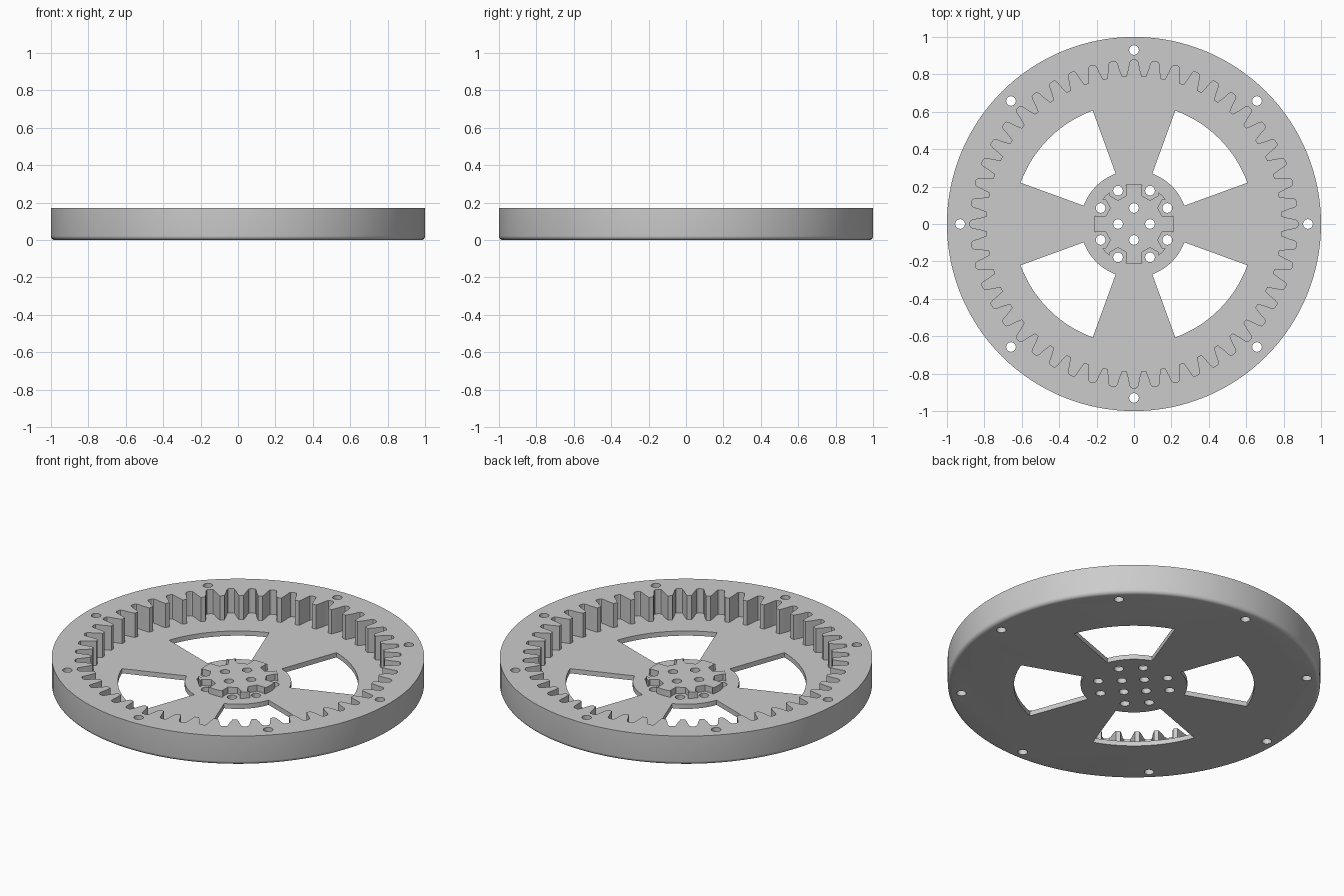
import bpy
import bmesh
from math import pi, sin, cos, radians

cube = bpy.data.objects.get("Cube")
if cube:
    bpy.data.objects.remove(cube, do_unlink=True)

HEIGHT, WEB, BOSS_TOP = 0.172, 0.028, 0.065
HOLE_R, TEETH = 0.026, 48

grey = bpy.data.materials.new("light grey plastic")
grey.use_nodes = True
grey.diffuse_color = (0.6, 0.6, 0.6, 1)
grey.node_tree.nodes["Principled BSDF"].inputs["Base Color"].default_value = (0.6, 0.6, 0.6, 1)


def polar(r, a):
    return r * cos(a), r * sin(a)


def ring(r, n, x=0, y=0, turn=0):
    """Points of a regular polygon."""
    return [(x + r * cos(turn + 2 * pi * i / n), y + r * sin(turn + 2 * pi * i / n))
            for i in range(n)]


def prisms(name, outlines, z0, z1):
    """One object holding an upright prism for each outline."""
    bm = bmesh.new()
    for pts in outlines:
        low = [bm.verts.new((x, y, z0)) for x, y in pts]
        high = [bm.verts.new((x, y, z1)) for x, y in pts]
        bm.faces.new(low[::-1])
        bm.faces.new(high)
        for i in range(len(pts)):
            j = (i + 1) % len(pts)
            bm.faces.new((low[i], low[j], high[j], high[i]))
    return make_object(name, bm)


def make_object(name, bm):
    mesh = bpy.data.meshes.new(name)
    bm.to_mesh(mesh)
    bm.free()
    mesh.materials.append(grey)
    ob = bpy.data.objects.new(name, mesh)
    bpy.context.collection.objects.link(ob)
    return ob


def combine(target, tool, operation):
    """Apply a boolean and discard the tool."""
    bpy.ops.object.select_all(action="DESELECT")
    bpy.context.view_layer.objects.active = target
    target.select_set(True)
    mod = target.modifiers.new("combine", "BOOLEAN")
    mod.operation, mod.object, mod.solver = operation, tool, "EXACT"
    bpy.ops.object.modifier_apply(modifier=mod.name)
    bpy.data.objects.remove(tool, do_unlink=True)


# Round body with a softened lower edge
EDGE, SEGMENTS = 0.022, 128
profile = [(1 - EDGE + EDGE * sin(t), EDGE - EDGE * cos(t))
           for t in (pi / 2 * i / 5 for i in range(6))]
profile.append((1, HEIGHT))
bm = bmesh.new()
rings = [[bm.verts.new((x, y, z)) for x, y in ring(r, SEGMENTS)] for r, z in profile]
bm.faces.new(rings[0][::-1])
bm.faces.new(rings[-1])
for a, b in zip(rings, rings[1:]):
    for i in range(SEGMENTS):
        j = (i + 1) % SEGMENTS
        bm.faces.new((a[i], a[j], b[j], b[i]))
body = make_object("internal_gear_wheel", bm)

# Toothed pocket: each groove is a flank mirrored about its centre line
flank = [(0.788, 0.050), (0.81, 0.041), (0.83, 0.034), (0.858, 0.027), (0.871, 0.021), (0.876, 0.011)]
outline = []
for k in range(TEETH):
    mid = 2 * pi * k / TEETH
    outline += [polar(r, mid - w) for r, w in flank]
    outline += [polar(r, mid + w) for r, w in reversed(flank)]
combine(body, prisms("tooth_pocket", [outline], WEB, HEIGHT + 0.1), "DIFFERENCE")

# Central boss with hexagonal nut recesses around its outer holes
NEAR, FAR = 0.0855, 0.178
signs = [(sx, sy) for sx in (-1, 1) for sy in (-1, 1)]
nuts = [(sx * NEAR, sy * FAR, pi / 6) for sx, sy in signs]
nuts += [(sx * FAR, sy * NEAR, 0) for sx, sy in signs]
boss = prisms("hub_boss", [ring(0.214, 64)], 0.01, BOSS_TOP)
hexes = [ring(0.052, 6, x, y, turn) for x, y, turn in nuts]
combine(boss, prisms("nut_recesses", hexes, -0.1, 0.2), "DIFFERENCE")
combine(body, boss, "UNION")

# Four windows between the spokes
cuts = []
for k in range(4):
    angles = [radians(90 * k + 20 + 50 * i / 16) for i in range(17)]
    cuts.append([polar(0.645, a) for a in angles] + [polar(0.286, a) for a in reversed(angles)])

# Bolt holes in the rim and hub
cuts += [ring(HOLE_R, 20, *polar(0.93, k * pi / 4)) for k in range(8)]
cuts += [ring(HOLE_R, 20, *polar(NEAR, k * pi / 2)) for k in range(4)]
cuts += [ring(HOLE_R, 20, x, y) for x, y, turn in nuts]
combine(body, prisms("through_cuts", cuts, -0.1, 0.4), "DIFFERENCE")

# Smooth round walls, crisp edges
bpy.ops.object.shade_smooth_by_angle(angle=radians(25))
